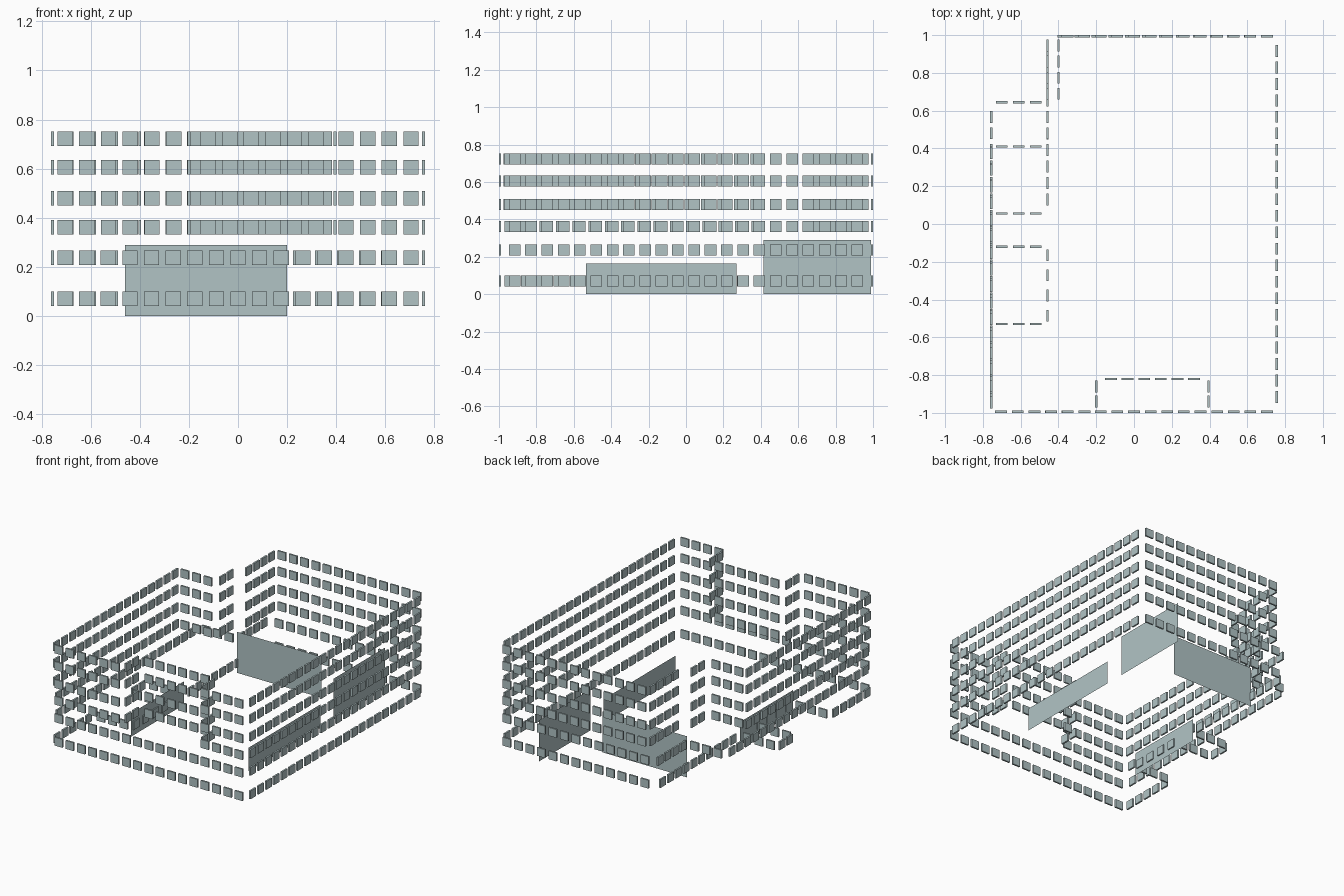
import bpy, bmesh
from mathutils import Matrix, Vector

cube = bpy.data.objects.get("Cube")
if cube:
    bpy.data.objects.remove(cube, do_unlink=True)

glass = bpy.data.materials.new("pale_blue_grey_glass")
glass.use_nodes = True
COLOUR = (0.44, 0.55, 0.56, 1)
glass.diffuse_color = COLOUR
glass.node_tree.nodes["Principled BSDF"].inputs["Base Color"].default_value = COLOUR

PANE_W, PANE_H, PANE_T = 0.062, 0.059, 0.012
FLOORS = [0.071, 0.237, 0.361, 0.479, 0.606, 0.723]   # pane centre heights
GROUND, SECOND, THIRD = FLOORS[:1], FLOORS[1:2], FLOORS[2:3]
LOWER, UPPER, TOP = FLOORS[:2], FLOORS[2:], FLOORS[3:]
SIDE, END, INNER = 0.756, 0.994, -0.458


def finish(name, bm):
    mesh = bpy.data.meshes.new(name)
    bm.to_mesh(mesh)
    bm.free()
    mesh.materials.append(glass)
    bpy.context.collection.objects.link(bpy.data.objects.new(name, mesh))


def windows(name, axis, fixed, first, last, count, heights):
    """Evenly spaced panes along x or y at a fixed wall position."""
    bm = bmesh.new()
    for z in heights:
        for i in range(count):
            t = first + (last - first) * i / (count - 1)
            if axis == "x":
                pos, size = (t, fixed, z), (PANE_W, PANE_T, PANE_H)
            else:
                pos, size = (fixed, t, z), (PANE_T, PANE_W, PANE_H)
            matrix = Matrix.Translation(pos) @ Matrix.Diagonal(Vector((*size, 1)))
            bmesh.ops.create_cube(bm, size=1, matrix=matrix)
    finish(name, bm)


def sheet(name, axis, fixed, a, b, height):
    """Large upright glass sheet standing on the ground."""
    bm = bmesh.new()
    corners = [(a, 0), (b, 0), (b, height), (a, height)]
    bm.faces.new([bm.verts.new((t, fixed, z) if axis == "x" else (fixed, t, z))
                  for t, z in corners])
    finish(name, bm)


# Front wall, with the entrance recess on the upper floors
windows("front_lower_windows", "x", -END, -0.704, 0.704, 17, LOWER)
windows("front_upper_windows_a", "x", -END, -0.704, -0.262, 6, UPPER)
windows("front_upper_windows_b", "x", -END, 0.44, 0.704, 4, UPPER)
windows("recess_back_windows", "x", -0.82, -0.122, 0.318, 6, UPPER)
for label, x in (("a", -0.2), ("b", 0.395)):
    windows("recess_side_windows_" + label, "y", x, -0.94, -0.86, 2, UPPER)

# Long straight side and the back wall
windows("long_side_windows", "y", SIDE, -0.916, 0.916, 22, FLOORS)
windows("back_lower_windows", "x", END, -0.375, 0.704, 13, LOWER)
windows("back_upper_windows", "x", END, -0.352, 0.704, 13, UPPER)

# Stepped side, ground floor with open bays
windows("ground_side_windows_front", "y", -SIDE, -0.94, -0.59, 5, GROUND)
windows("ground_side_windows_middle", "y", -SIDE, -0.075, 0.01, 2, GROUND)
windows("ground_inner_windows_front", "y", INNER, -0.485, -0.165, 4, GROUND)
windows("ground_inner_windows_back", "y", INNER, 0.13, 0.916, 10, GROUND)
for label, y in (("a", -0.53), ("b", -0.12), ("c", 0.055)):
    windows("bay_return_windows_" + label, "x", y, -0.7, -0.52, 3, GROUND)

# Stepped side, second floor
windows("second_side_windows", "y", -SIDE, -0.916, 0.567, 18, SECOND)
windows("second_return_windows", "x", 0.645, -0.7, -0.52, 3, SECOND)
windows("second_inner_windows", "y", INNER, 0.69, 0.945, 4, SECOND)

# Stepped side, upper floors
windows("third_side_windows", "y", -SIDE, -0.925, 0.38, 16, THIRD)
windows("upper_side_windows", "y", -SIDE, -0.945, 0.375, 16, TOP)
windows("upper_return_windows", "x", 0.41, -0.7, -0.52, 3, UPPER)
windows("upper_inner_windows", "y", INNER, 0.48, 0.567, 2, UPPER)
windows("upper_corner_windows", "y", -0.4, 0.69, 0.945, 4, UPPER)

# Interior glass sheets
sheet("tall_cross_sheet", "x", 0.645, -0.46, 0.2, 0.29)
sheet("tall_side_sheet", "y", 0.455, 0.415, 0.99, 0.29)
sheet("low_side_sheet", "y", 0.455, -0.535, 0.27, 0.165)
sheet("low_bay_sheet", "y", -0.46, -0.535, 0.055, 0.165)
